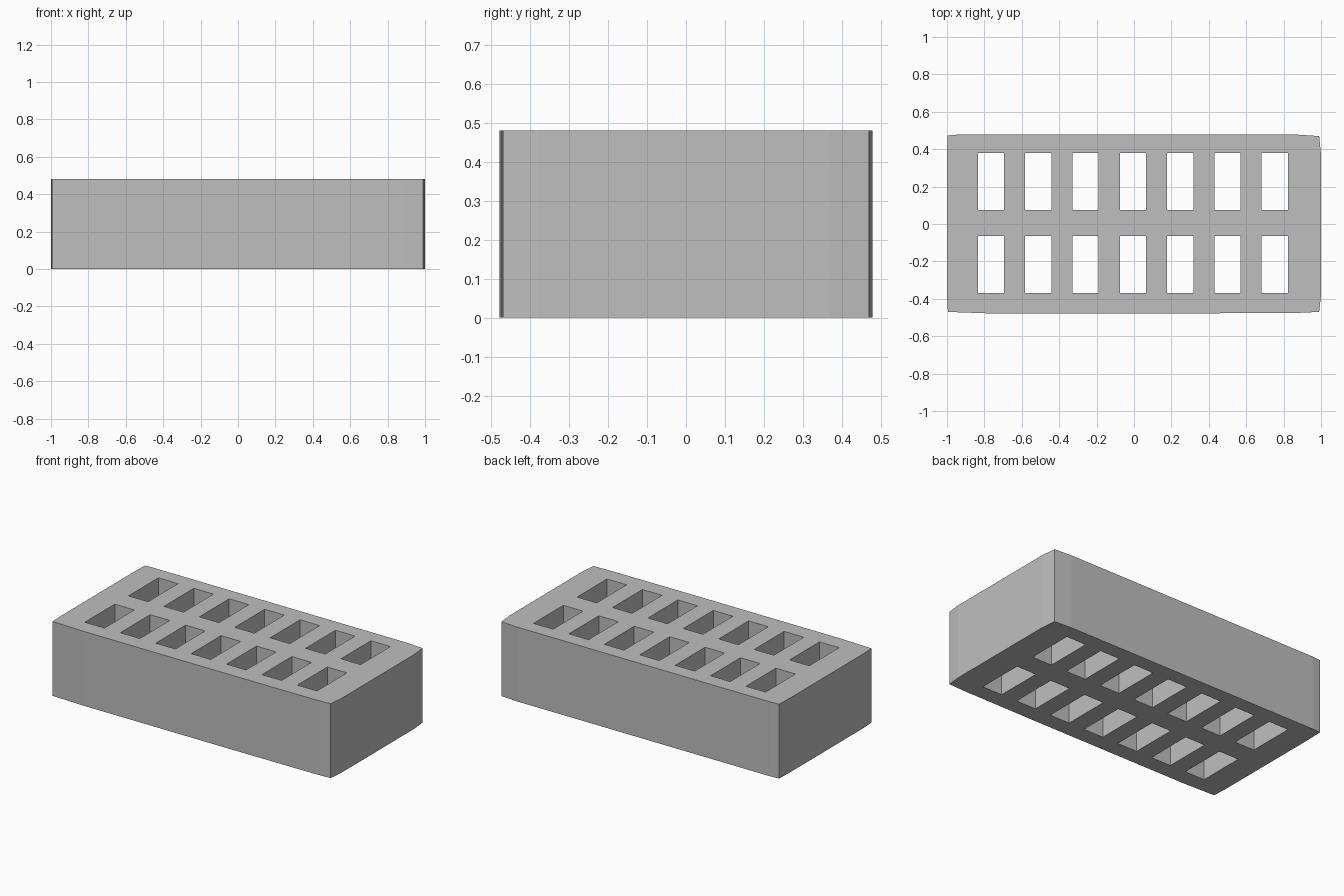
import bpy
import bmesh
from mathutils import Matrix, Vector

cube = bpy.data.objects.get("Cube")
if cube:
    bpy.data.objects.remove(cube, do_unlink=True)

HEIGHT = 0.48

# Single matte grey material
grey = bpy.data.materials.new("brick_grey")
grey.use_nodes = True
colour = (0.52, 0.52, 0.52, 1)
grey.diffuse_color = colour
grey.node_tree.nodes["Principled BSDF"].inputs["Base Color"].default_value = colour


def add_object(name, bm):
    bmesh.ops.recalc_face_normals(bm, faces=bm.faces)
    mesh = bpy.data.meshes.new(name)
    bm.to_mesh(mesh)
    bm.free()
    mesh.materials.append(grey)
    obj = bpy.data.objects.new(name, mesh)
    bpy.context.scene.collection.objects.link(obj)
    return obj


# Brick block: slightly bowed outline, extruded upward
outline = [(-0.995, -0.47), (-0.77, -0.478), (0.3, -0.478), (0.88, -0.475),
           (0.99, -0.47), (1, -0.38), (1, 0.37), (0.99, 0.47),
           (0.87, 0.478), (-0.94, 0.478), (-0.997, 0.473), (-1, 0.36), (-1, -0.38)]
bm = bmesh.new()
base = bm.faces.new([bm.verts.new((x, y, 0)) for x, y in outline])
top = bmesh.ops.extrude_face_region(bm, geom=[base], use_keep_orig=True)
bmesh.ops.translate(bm, vec=(0, 0, HEIGHT),
                    verts=[v for v in top["geom"] if isinstance(v, bmesh.types.BMVert)])
brick = add_object("brick", bm)

# Cutter: two rows of seven rectangular through holes
bm = bmesh.new()
for row_y in (-0.217, 0.228):
    for i in range(7):
        centre = Vector((-0.765 + i * 0.253, row_y, HEIGHT / 2))
        size = Matrix.Diagonal((0.14, 0.305, HEIGHT * 2, 1))
        bmesh.ops.create_cube(bm, size=1, matrix=Matrix.Translation(centre) @ size)
holes = add_object("hole_cutter", bm)

# Cut the holes, then remove the cutter
cut = brick.modifiers.new("holes", "BOOLEAN")
cut.operation = "DIFFERENCE"
cut.solver = "EXACT"
cut.object = holes
bpy.context.view_layer.objects.active = brick
brick.select_set(True)
bpy.ops.object.modifier_apply(modifier=cut.name)
bpy.data.objects.remove(holes, do_unlink=True)
